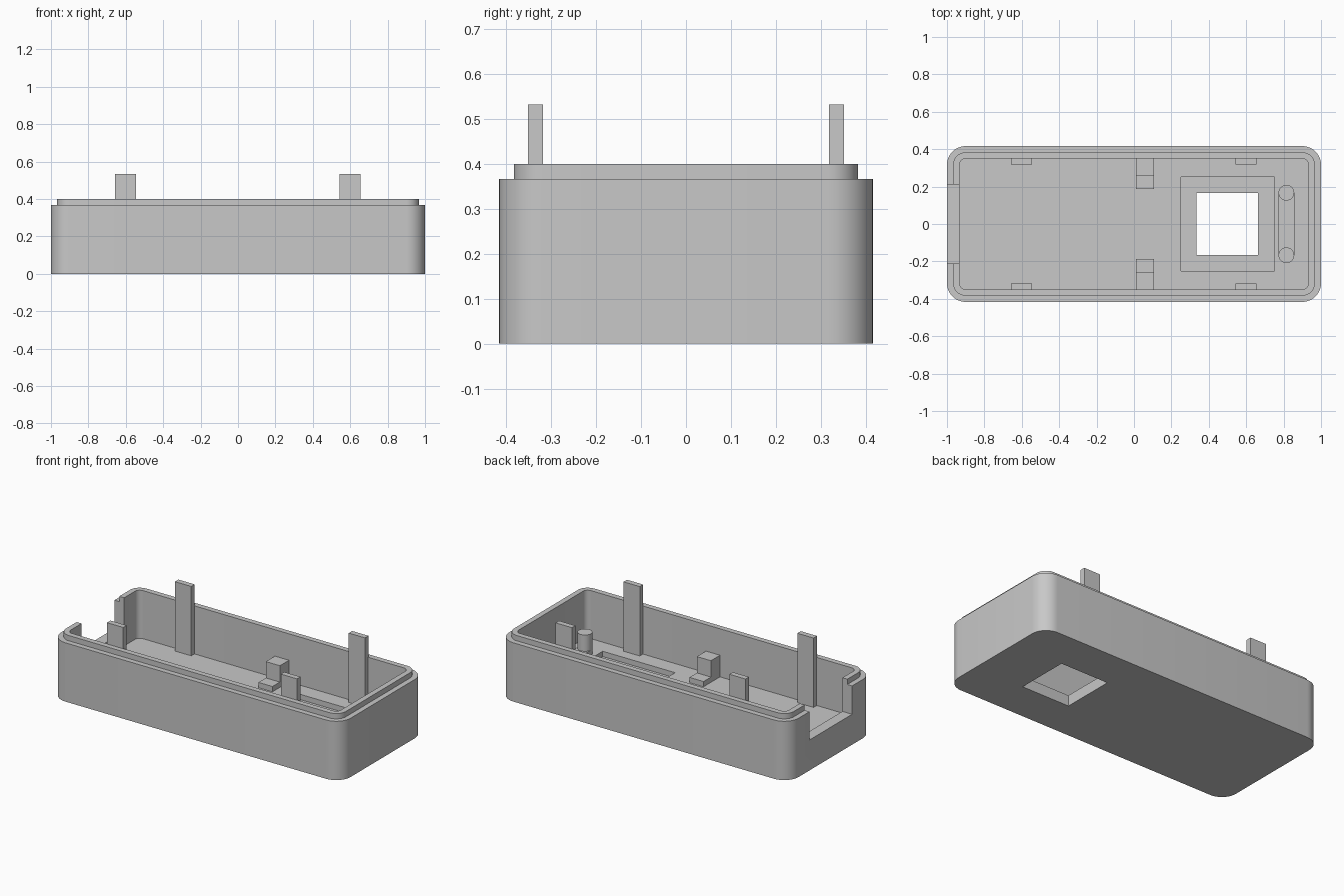
import bpy, bmesh, math

old = bpy.data.objects.get("Cube")
if old:
    bpy.data.objects.remove(old, do_unlink=True)

grey = bpy.data.materials.new("light grey plastic")
grey.use_nodes = True
COLOUR = (0.58, 0.58, 0.58, 1)
grey.diffuse_color = COLOUR
grey.node_tree.nodes["Principled BSDF"].inputs["Base Color"].default_value = COLOUR


def make_object(name, bm):
    bmesh.ops.recalc_face_normals(bm, faces=bm.faces[:])
    mesh = bpy.data.meshes.new(name)
    bm.to_mesh(mesh)
    bm.free()
    mesh.materials.append(grey)
    obj = bpy.data.objects.new(name, mesh)
    bpy.context.collection.objects.link(obj)
    return obj


def box(name, x, y, z):
    """Box from (low, high) pairs on each axis."""
    bm = bmesh.new()
    bmesh.ops.create_cube(bm, size=1)
    for v in bm.verts:
        v.co = [(lo + hi) / 2 + c * (hi - lo) for c, (lo, hi) in zip(v.co, (x, y, z))]
    return make_object(name, bm)


def rounded_rectangle(inset, steps=10):
    """Plan outline of the case, moved inwards by inset."""
    hx, hy, r = 1 - inset, 0.4165 - inset, 0.1 - inset
    points = []
    for corner, (sx, sy) in enumerate(((1, 1), (-1, 1), (-1, -1), (1, -1))):
        for i in range(steps + 1):
            a = (corner + i / steps) * math.pi / 2
            points.append((sx * (hx - r) + r * math.cos(a), sy * (hy - r) + r * math.sin(a)))
    return points


def cut(target, cutter):
    mod = target.modifiers.new("cut", "BOOLEAN")
    mod.operation, mod.solver, mod.object = "DIFFERENCE", "EXACT", cutter
    bpy.context.view_layer.objects.active = target
    bpy.ops.object.modifier_apply(modifier=mod.name)
    bpy.data.objects.remove(cutter, do_unlink=True)


def smooth(obj):
    bpy.ops.object.select_all(action="DESELECT")
    obj.select_set(True)
    bpy.context.view_layer.objects.active = obj
    bpy.ops.object.shade_smooth_by_angle(angle=math.radians(30))


# Case shell: outer wall, stepped lip, inner wall and floor
FLOOR, RIM, LIP = 0.1, 0.367, 0.4
STEP, WALL = 0.033, 0.067
bm = bmesh.new()
rings = []
for inset, z in ((0, 0), (0, RIM), (STEP, RIM), (STEP, LIP), (WALL, LIP), (WALL, FLOOR)):
    rings.append([bm.verts.new((x, y, z)) for x, y in rounded_rectangle(inset)])
for low, high in zip(rings, rings[1:]):
    for i in range(len(low)):
        j = (i + 1) % len(low)
        bm.faces.new((low[i], low[j], high[j], high[i]))
bm.faces.new(rings[0])
bm.faces.new(rings[-1])
shell = make_object("case_shell", bm)

# Openings: end notch, window recess and window hole
cut(shell, box("notch_cutter", (-1.1, -0.9), (-0.21, 0.21), (0.19, 0.6)))
cut(shell, box("recess_cutter", (0.25, 0.75), (-0.25, 0.25), (0.067, 0.2)))
cut(shell, box("window_cutter", (0.333, 0.663), (-0.167, 0.167), (-0.1, 0.2)))
smooth(shell)

# Tall clips and stepped supports on both long walls, pins on the floor
for side, s in (("back", 1), ("front", -1)):
    def span(a, b):
        return tuple(sorted((s * a, s * b)))

    for end, x in (("left", 0.598), ("right", -0.602)):
        box(f"{side}_{end}_clip", (x - 0.056, x + 0.056), span(0.318, 0.352), (FLOOR - 0.01, 0.533))
    box(f"{side}_support_block", (0.01, 0.107), span(0.26, 0.352), (FLOOR - 0.01, 0.235))
    box(f"{side}_support_step", (0.01, 0.107), span(0.187, 0.26), (FLOOR - 0.01, 0.133))

    bm = bmesh.new()
    bmesh.ops.create_cone(bm, cap_ends=True, segments=32, radius1=0.042, radius2=0.042, depth=0.145)
    bmesh.ops.translate(bm, verts=bm.verts[:], vec=(0.815, s * 0.167, 0.1625))
    smooth(make_object(f"{side}_pin", bm))

# Low bar joining the pins
box("pin_bar", (0.773, 0.857), (-0.167, 0.167), (FLOOR - 0.01, 0.133))
